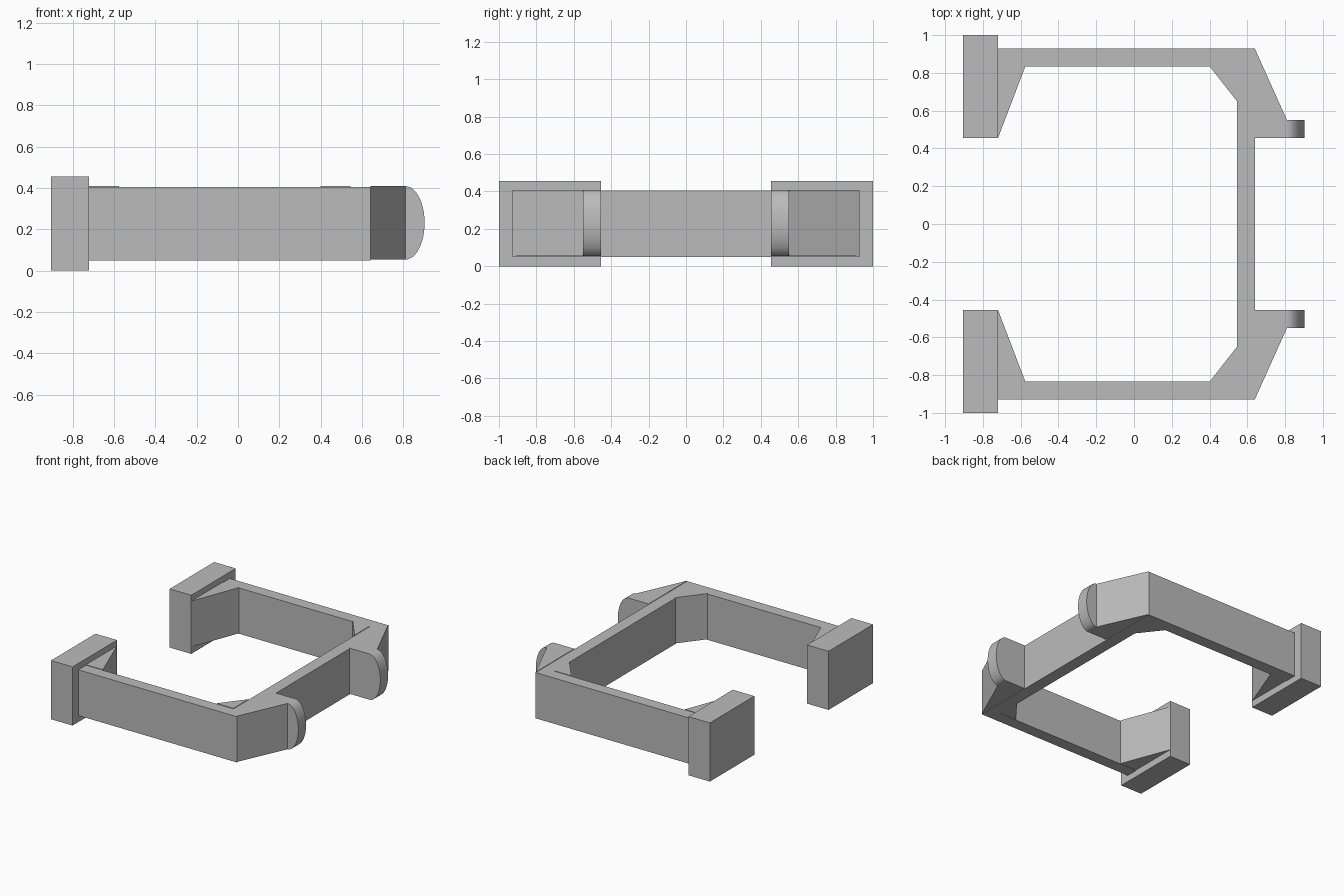
import bpy, bmesh, math

cube = bpy.data.objects.get("Cube")
if cube:
    bpy.data.objects.remove(cube)

grey = bpy.data.materials.new("plain_grey")
grey.use_nodes = True
colour = (0.5, 0.5, 0.5, 1)
grey.diffuse_color = colour
grey.node_tree.nodes["Principled BSDF"].inputs["Base Color"].default_value = colour


def prism(name, points, direction):
    """Extrude a closed 3D outline along a direction."""
    bm = bmesh.new()
    face = bm.faces.new([bm.verts.new(p) for p in points])
    ext = bmesh.ops.extrude_face_region(bm, geom=[face])
    verts = [g for g in ext["geom"] if isinstance(g, bmesh.types.BMVert)]
    bmesh.ops.translate(bm, verts=verts, vec=direction)
    bmesh.ops.recalc_face_normals(bm, faces=bm.faces)
    mesh = bpy.data.meshes.new(name)
    bm.to_mesh(mesh)
    bm.free()
    mesh.materials.append(grey)
    obj = bpy.data.objects.new(name, mesh)
    bpy.context.collection.objects.link(obj)
    return obj


def plan(name, outline, z0, z1):
    return prism(name, [(x, y, z0) for x, y in outline], (0, 0, z1 - z0))


LOW, HIGH = 0.05, 0.405            # frame height range
G_LOW, G_HIGH = 0.054, 0.409       # gussets sit slightly higher
END, BAR_IN, BAR_OUT = -0.72, 0.545, 0.64
ARM_IN, ARM_OUT, EDGE = 0.835, 0.928, 0.455

# U-shaped frame
half = [(BAR_OUT, ARM_OUT), (END, ARM_OUT), (END, ARM_IN), (BAR_IN, ARM_IN)]
plan("frame", half + [(x, -y) for x, y in reversed(half)], LOW, HIGH)

for side, s in (("back", 1), ("front", -1)):
    # End block
    plan(side + "_end_block",
         [(-0.905, s * EDGE), (END, s * EDGE), (END, s), (-0.905, s)], 0, 0.455)

    # Triangular braces
    plan(side + "_end_gusset",
         [(END, s * EDGE), (-0.575, s * ARM_IN), (END, s * ARM_IN)], G_LOW, G_HIGH)
    plan(side + "_corner_gusset",
         [(0.4, s * ARM_IN), (BAR_IN, s * 0.65), (BAR_IN, s * ARM_IN)], G_LOW, G_HIGH)
    plan(side + "_outer_gusset",
         [(BAR_OUT, s * EDGE), (0.81, s * EDGE), (0.81, s * 0.55),
          (BAR_OUT, s * ARM_OUT)], G_LOW, G_HIGH)

    # Rounded tab
    mid, rad = (G_LOW + G_HIGH) / 2, (G_HIGH - G_LOW) / 2
    arc = [math.pi * (i / 24 - 0.5) for i in range(25)]
    tab = prism(side + "_rounded_tab",
                [(0.81 + 0.093 * math.cos(a), s * EDGE, mid + rad * math.sin(a))
                 for a in arc], (0, s * (0.55 - EDGE), 0))
    bpy.ops.object.select_all(action="DESELECT")
    tab.select_set(True)
    bpy.context.view_layer.objects.active = tab
    bpy.ops.object.shade_smooth_by_angle(angle=math.radians(35))
